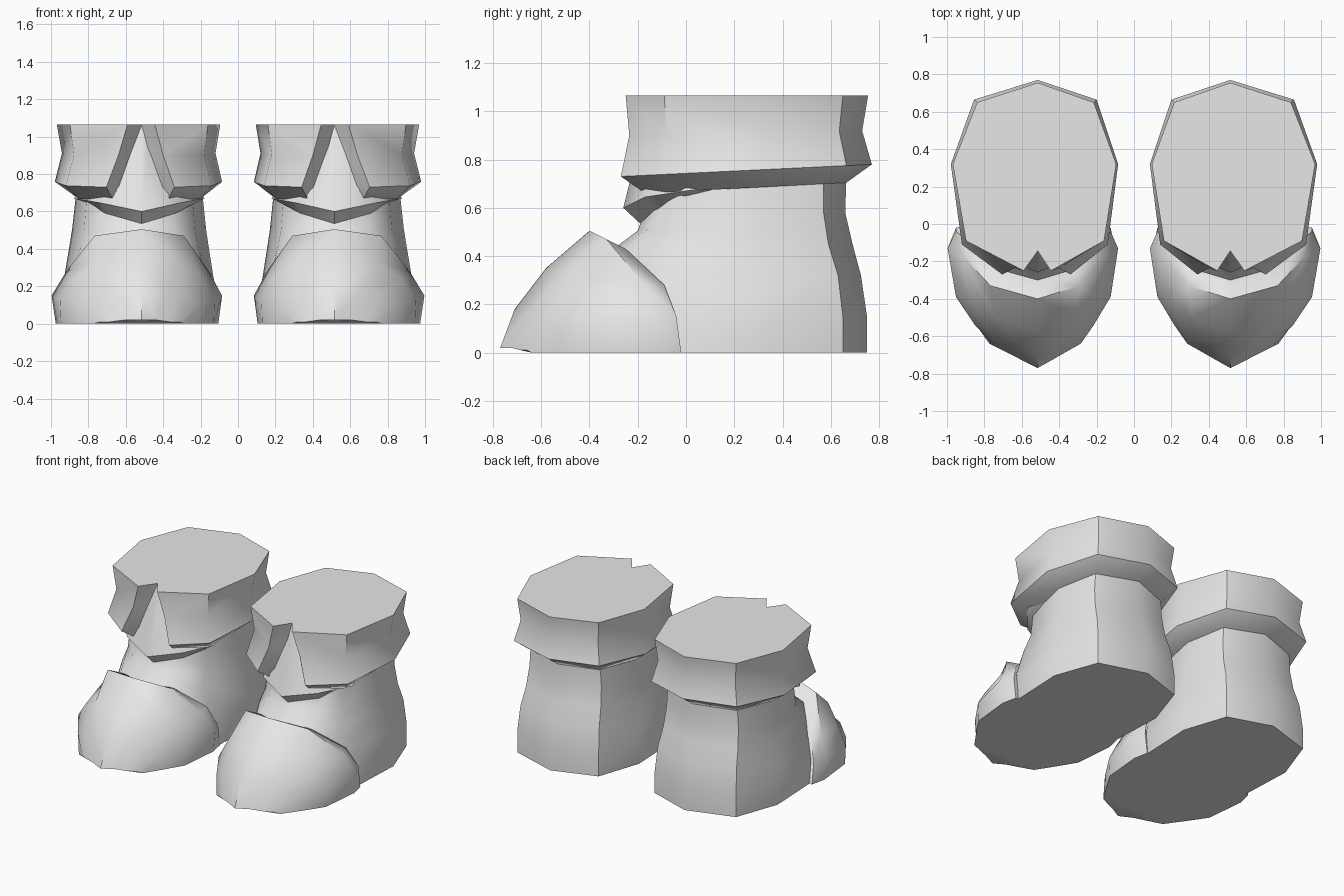
import bpy, bmesh, math

old = bpy.data.objects.get("Cube")
if old:
    bpy.data.objects.remove(old, do_unlink=True)

grey = bpy.data.materials.new("plain_grey")
grey.use_nodes = True
COLOUR = (0.8, 0.8, 0.8, 1)
grey.diffuse_color = COLOUR
grey.node_tree.nodes["Principled BSDF"].inputs["Base Color"].default_value = COLOUR

CENTRE = 0.515   # distance of each boot's ridge line from the middle


def loft(name, rings, stretch):
    """Skin half rings, mirrored across the boot's ridge, once per foot.
    The outer half of each boot is slightly wider than the inner half."""
    for side, label in ((1, "left"), (-1, "right")):
        bm = bmesh.new()
        loops = []
        for half in rings:
            full = half + [(-x, y, z) for x, y, z in reversed(half)]
            loops.append([bm.verts.new((side * (CENTRE + x * (stretch if x > 0 else 1)), y, z))
                          for x, y, z in full])
        n = len(loops[0])
        for a, b in zip(loops, loops[1:]):
            for i in range(n):
                j = (i + 1) % n
                bm.faces.new((a[i], a[j], b[j], b[i]))
        bm.faces.new(loops[0])
        bm.faces.new(loops[-1])
        bmesh.ops.remove_doubles(bm, verts=bm.verts, dist=0.0005)
        bmesh.ops.recalc_face_normals(bm, faces=bm.faces)
        mesh = bpy.data.meshes.new(label + "_" + name)
        bm.to_mesh(mesh)
        bm.free()
        mesh.materials.append(grey)
        obj = bpy.data.objects.new(label + "_" + name, mesh)
        bpy.context.collection.objects.link(obj)
        bpy.ops.object.select_all(action='DESELECT')
        obj.select_set(True)
        bpy.context.view_layer.objects.active = obj
        bpy.ops.object.shade_smooth_by_angle(angle=math.radians(48))


def tilt(points, front, back):
    """Give flat ring points a height that climbs from front to back."""
    return [(x, y, front + (back - front) * (y + 0.27) / 1.04) for x, y in points]


# Foot and shaft, sole upwards, each ring from front to heel
loft("boot_body", [
    [(0, -.5, 0), (.3, -.3, 0), (.385, -.02, 0), (.4, .35, 0), (.3, .65, 0), (0, .75, 0)],
    [(0, -.48, .15), (.3, -.25, .15), (.38, -.04, .15), (.4, .35, .14), (.3, .65, .15), (0, .75, .15)],
    [(0, -.42, .3), (.24, -.25, .3), (.335, -.08, .28), (.385, .3, .24), (.29, .63, .32), (0, .725, .32)],
    [(0, -.3, .43), (.2, -.24, .43), (.3, -.07, .42), (.36, .3, .4), (.275, .59, .45), (0, .69, .45)],
    [(0, -.2, .505), (.17, -.16, .51), (.285, -.03, .5), (.345, .3, .5), (.265, .57, .58), (0, .66, .58)],
    [(0, -.18, .56), (.17, -.13, .6), (.27, -.02, .7), (.32, .3, .74), (.255, .57, .75), (0, .665, .75)],
], 1.08)

# Toe cap, tip to rim, then the rim thickness folding back to the foot
loft("toe_cap", [
    [(0, -.77, .02), (.08, -.725, .02), (.15, -.685, .01), (.2, -.657, .01), (.23, -.64, 0)],
    [(0, -.71, .18), (.12, -.65, .17), (.22, -.6, .16), (.3, -.54, .1), (.31, -.515, 0)],
    [(0, -.58, .35), (.2, -.5, .33), (.32, -.42, .24), (.39, -.39, .13), (.385, -.39, 0)],
    [(0, -.4, .505), (.225, -.33, .47), (.36, -.17, .28), (.43, -.13, .15), (.41, -.12, 0)],
    [(0, -.3, .43), (.2, -.25, .43), (.335, -.09, .28), (.39, -.04, .15), (.39, -.02, 0)],
], 1.12)

# Folded cuff with a front opening that widens downwards
loft("cuff", [
    tilt([(0, -.145), (0, -.145), (.07, -.25), (.355, -.09), (.42, .32), (.3, .65), (0, .755)], 1.065, 1.065),
    tilt([(0, -.1), (.06, -.165), (.115, -.235), (.335, -.08), (.395, .32), (.285, .635), (0, .73)], .9, .92),
    tilt([(0, -.05), (.12, -.19), (.175, -.27), (.375, -.11), (.43, .32), (.315, .665), (0, .77)], .73, .78),
    tilt([(0, -.05), (.13, -.12), (.14, -.17), (.31, -.05), (.335, .3), (.26, .58), (0, .665)], .655, .71),
], 1.08)

# Ridged tongue inside the opening, with a bevelled lower lip
loft("tongue", [
    [(0, -.145, 1.06), (.04, -.11, 1.06), (.1, 0, 1.06), (.1, .2, 1.06)],
    [(0, -.26, .6), (.2, -.17, .645), (.335, 0, .67), (.28, .2, .7)],
    [(0, -.19, .535), (.18, -.13, .59), (.28, 0, .65), (.26, .2, .68)],
], 1.08)
